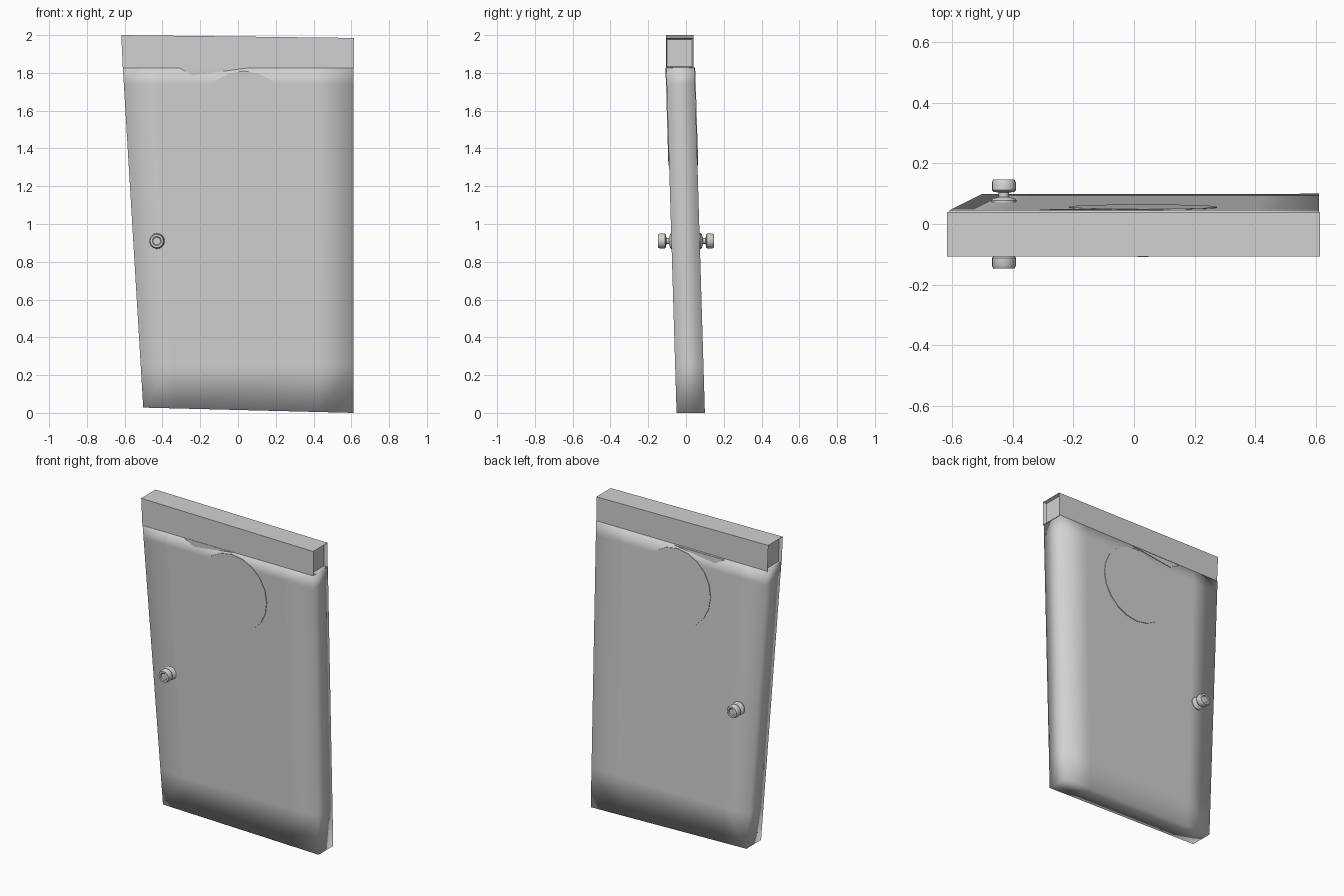
import bpy, bmesh, math
from mathutils import Matrix, Vector

if "Cube" in bpy.data.objects:
    bpy.data.objects.remove(bpy.data.objects["Cube"], do_unlink=True)

GREY = (0.64, 0.64, 0.64, 1)
mat = bpy.data.materials.new("plain grey")
mat.use_nodes = True
mat.diffuse_color = GREY
mat.node_tree.nodes["Principled BSDF"].inputs["Base Color"].default_value = GREY


def mid(z):
    """Middle depth of the leaning door at height z."""
    return 0.025 - 0.03 * z


def left_edge(z):
    """Side of the door that narrows towards the floor."""
    return -0.50 - 0.06 * z


def finish(name, bm, smooth=None):
    bmesh.ops.recalc_face_normals(bm, faces=bm.faces[:])
    me = bpy.data.meshes.new(name)
    bm.to_mesh(me)
    bm.free()
    me.materials.append(mat)
    ob = bpy.data.objects.new(name, me)
    bpy.context.collection.objects.link(ob)
    if smooth:
        bpy.context.view_layer.objects.active = ob
        ob.select_set(True)
        bpy.ops.object.shade_smooth_by_angle(angle=math.radians(smooth))
        ob.select_set(False)
    return ob


def leaning_plate(name, outline, half):
    """Plate following the lean of the door, from an x-z outline."""
    bm = bmesh.new()
    rings = [[bm.verts.new((x, mid(z) + s * half, z)) for x, z in outline] for s in (-1, 1)]
    n = len(outline)
    for ring in rings:
        bm.faces.new(ring)
    for i in range(n):
        j = (i + 1) % n
        bm.faces.new((rings[0][i], rings[0][j], rings[1][j], rings[1][i]))
    return finish(name, bm)


# Door slab: support loops near the rim give the soft pillow shading
bm = bmesh.new()
columns = [0, 0.15, 0.83, 1]
rows = [0, 0.25, 1.74, 1.83]
grid = []
for z in rows:
    line = []
    for u in columns:
        zz = z if z else 0.028 * (1 - u)
        x0 = left_edge(zz)
        x = x0 + u * (0.612 - x0)
        line.append([bm.verts.new((x, mid(zz) + s * 0.075, zz)) for s in (-1, 1)])
    grid.append(line)
last = len(rows) - 1
for i in range(last):
    for j in range(last):
        for s in (0, 1):
            bm.faces.new((grid[i][j][s], grid[i][j + 1][s], grid[i + 1][j + 1][s], grid[i + 1][j][s]))
for k in range(last):
    for e in (0, last):
        a, b = grid[k][e], grid[k + 1][e]
        bm.faces.new((a[0], b[0], b[1], a[1]))
        a, b = grid[e][k], grid[e][k + 1]
        bm.faces.new((a[0], b[0], b[1], a[1]))
finish("door_slab", bm, 180)

# Header beam with shallow recessed ends
bm = bmesh.new()
bmesh.ops.create_cube(bm, size=1)
for v in bm.verts:
    right, top = v.co.x > 0, v.co.z > 0
    v.co.x = 0.614 if right else (-0.618 if top else -0.61)
    v.co.y = 0.04 if v.co.y > 0 else -0.107
    v.co.z = (1.985 if right else 2.0) if top else 1.827
bm.normal_update()
ends = [f for f in bm.faces if abs(f.normal.x) > 0.9]
bmesh.ops.inset_individual(bm, faces=ends, thickness=0.01, depth=0)
for f in ends:
    for v in f.verts:
        v.co.x -= math.copysign(0.02, v.co.x)
finish("header_beam", bm)

# Round window pane, barely proud on both sides
circle = [(0.03 + 0.245 * math.cos(a), 1.56 + 0.25 * math.sin(a))
          for a in (math.tau * i / 20 for i in range(20))]
leaning_plate("window_pane", circle, 0.079)

# Creased fold above the window
leaning_plate("window_fold", [(-0.31, 1.826), (-0.24, 1.786), (0.05, 1.826)], 0.078)


# Knobs: turned profile as (radius, distance from the door centre)
PROFILE = [(0.042, 0.06), (0.042, 0.078), (0.034, 0.085), (0.017, 0.089), (0.017, 0.104),
           (0.034, 0.106), (0.040, 0.112), (0.040, 0.138), (0.035, 0.147),
           (0.024, 0.147), (0.020, 0.142), (0, 0.142)]


def knob(name, side):
    bm = bmesh.new()
    pts = [bm.verts.new((r, side * d, 0)) for r, d in PROFILE]
    edges = [bm.edges.new(p) for p in zip(pts, pts[1:])]
    bmesh.ops.spin(bm, geom=pts + edges, cent=(0, 0, 0), axis=(0, 1, 0),
                   angle=math.tau, steps=16)
    bmesh.ops.remove_doubles(bm, verts=bm.verts[:], dist=0.0005)
    bmesh.ops.transform(bm, matrix=Matrix.Translation(Vector((-0.43, 0, 0.91))), verts=bm.verts[:])
    finish(name, bm, 35)


knob("front_knob", -1)
knob("back_knob", 1)
